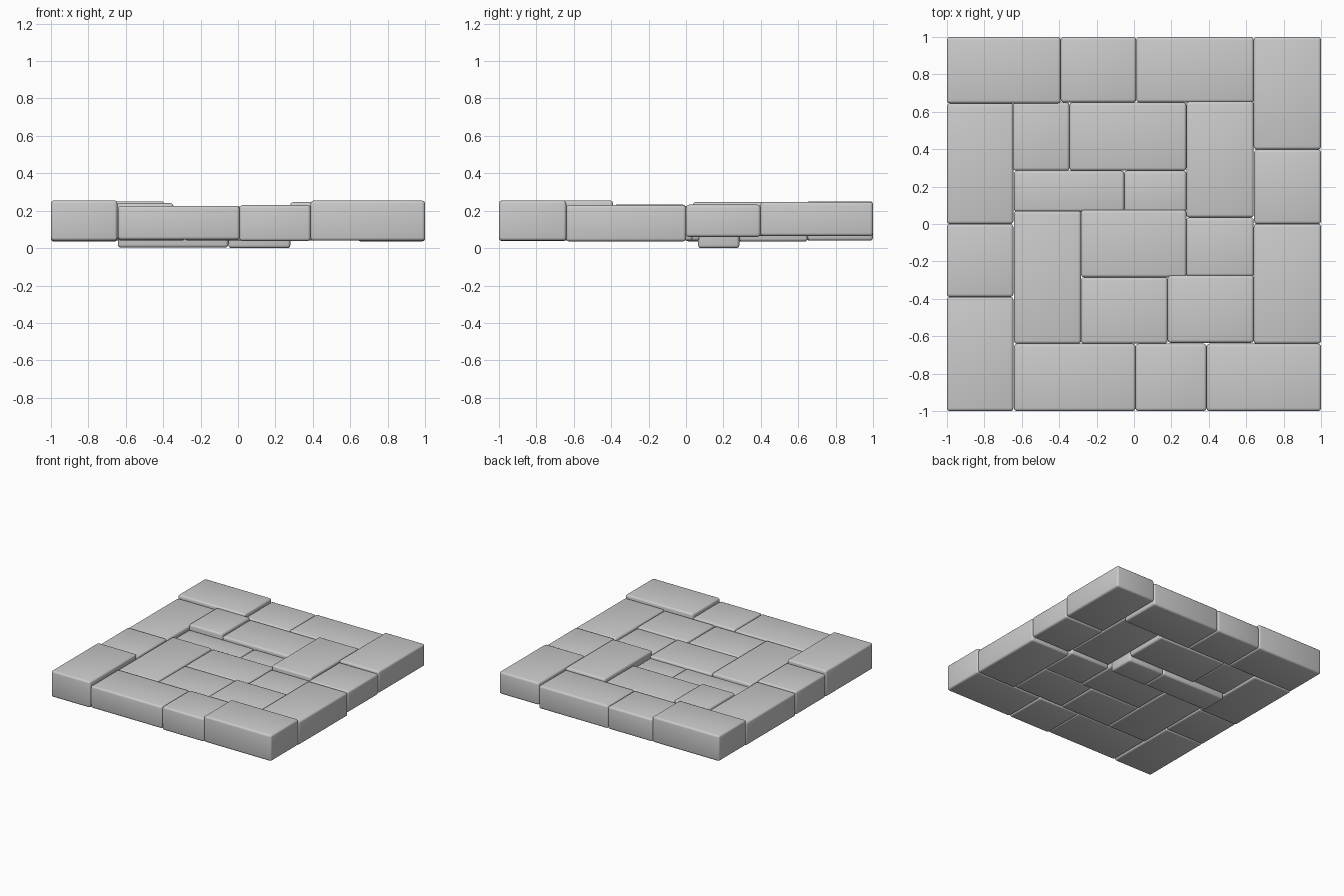
import bpy

# Each paving stone: x0, x1, y0, y1, bottom z, top z
rim = [
    (-1, -.392, .645, 1, .04, .25), (-.392, .012, .65, 1, .04, .225),
    (.012, .64, .65, 1, .04, .228), (.64, 1, .398, 1, .065, .247),
    (.642, 1, 0, .398, .06, .232), (.64, 1, -.64, 0, .036, .23),
    (.388, 1, -1, -.64, .04, .254), (.008, .388, -1, -.64, .038, .23),
    (-.642, .008, -1, -.64, .045, .226), (-1, -.645, -1, -.39, .04, .255),
    (-1, -.645, -.39, 0, .04, .232), (-1, -.645, 0, .645, .035, .226),
]
inner = [
    (-.648, -.345, .285, .65, .045, .24), (-.345, .28, .285, .65, .035, .222),
    (.28, .64, .035, .655, .065, .246), (-.642, -.052, .065, .285, .003, .2),
    (-.052, .28, .065, .285, 0, .198), (-.642, -.283, -.64, .07, .04, .224),
    (-.283, .28, -.285, .075, .04, .217), (.28, .64, -.28, .035, .04, .215),
    (-.283, .18, -.64, -.285, .04, .218), (.18, .64, -.635, -.275, .04, .225),
]


def stone(name, x0, x1, y0, y1, z0, z1):
    bpy.ops.mesh.primitive_cube_add(
        size=1, location=((x0 + x1) / 2, (y0 + y1) / 2, (z0 + z1) / 2))
    ob = bpy.context.object
    ob.name = name
    ob.scale = (x1 - x0, y1 - y0, z1 - z0)
    bpy.ops.object.transform_apply(location=False, rotation=False, scale=True)
    # Softly worn edges
    bev = ob.modifiers.new("worn_edges", 'BEVEL')
    bev.width = .016
    bev.segments = 3
    bpy.ops.object.shade_smooth()


# Rim stones around the square, then the stones inside
for label, stones in (("rim_stone", rim), ("inner_stone", inner)):
    for i, dims in enumerate(stones):
        stone(f"{label}_{i + 1}", *dims)
